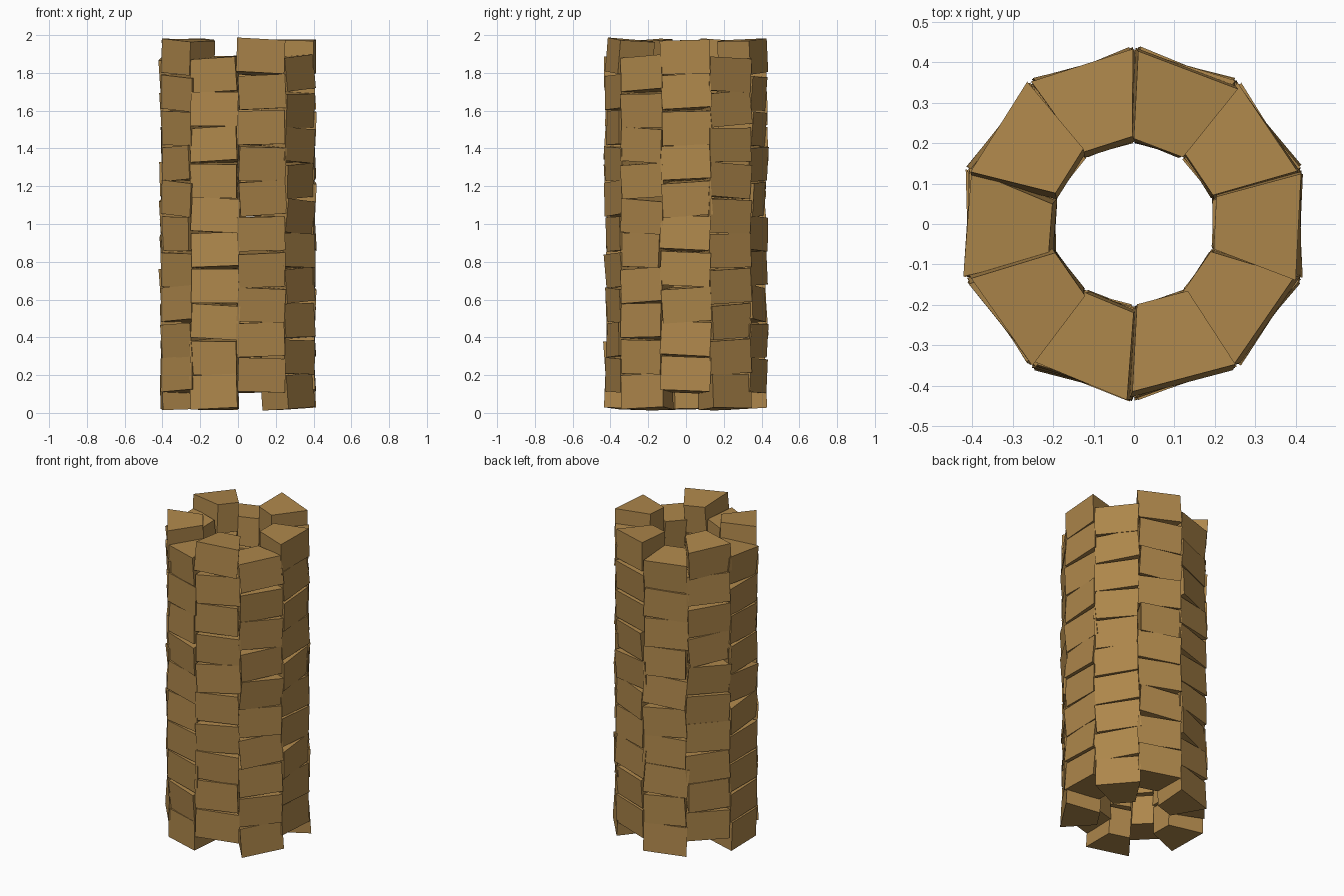
import bpy, bmesh, math, random
from mathutils import Matrix, Vector

if "Cube" in bpy.data.objects:
    bpy.data.objects.remove(bpy.data.objects["Cube"])

random.seed(4)
COLUMNS, ROWS = 10, 10
PITCH, HEIGHT = 0.187, 0.179      # row spacing and brick height
INNER, OUTER = 0.200, 0.406       # flat-face distances from the axis
HALF = math.tan(math.pi / COLUMNS)
JITTER = math.radians(4.5)

mat = bpy.data.materials.new("tan_brick")
mat.diffuse_color = (0.42, 0.24, 0.07, 1)
mat.use_nodes = True
mat.node_tree.nodes["Principled BSDF"].inputs["Base Color"].default_value = mat.diffuse_color


def add_brick(bm, angle, z):
    """One wedge-shaped brick, slightly twisted about its own centre."""
    mid = (INNER + OUTER) / 2
    turn = Matrix.Identity(4)
    for axis in "XYZ":
        turn = turn @ Matrix.Rotation(random.uniform(-JITTER, JITTER), 4, axis)
    place = (Matrix.Rotation(angle, 4, 'Z')
             @ Matrix.Translation((mid, 0, z)) @ turn)
    geom = bmesh.ops.create_cube(bm, size=1)
    for v in geom["verts"]:
        r = OUTER if v.co.x > 0 else INNER
        side = 1 if v.co.y > 0 else -1
        v.co = place @ Vector((r - mid, side * r * HALF, v.co.z * HEIGHT))


# Staggered columns of bricks around a hollow shaft
for c in range(COLUMNS):
    bm = bmesh.new()
    base = 0.201 if c % 2 == 0 else 0.110
    for row in range(ROWS):
        add_brick(bm, c * 2 * math.pi / COLUMNS, base + row * PITCH)
    mesh = bpy.data.meshes.new("brick_column")
    bm.to_mesh(mesh)
    bm.free()
    mesh.materials.append(mat)
    obj = bpy.data.objects.new(f"brick_column_{c + 1}", mesh)
    bpy.context.collection.objects.link(obj)
